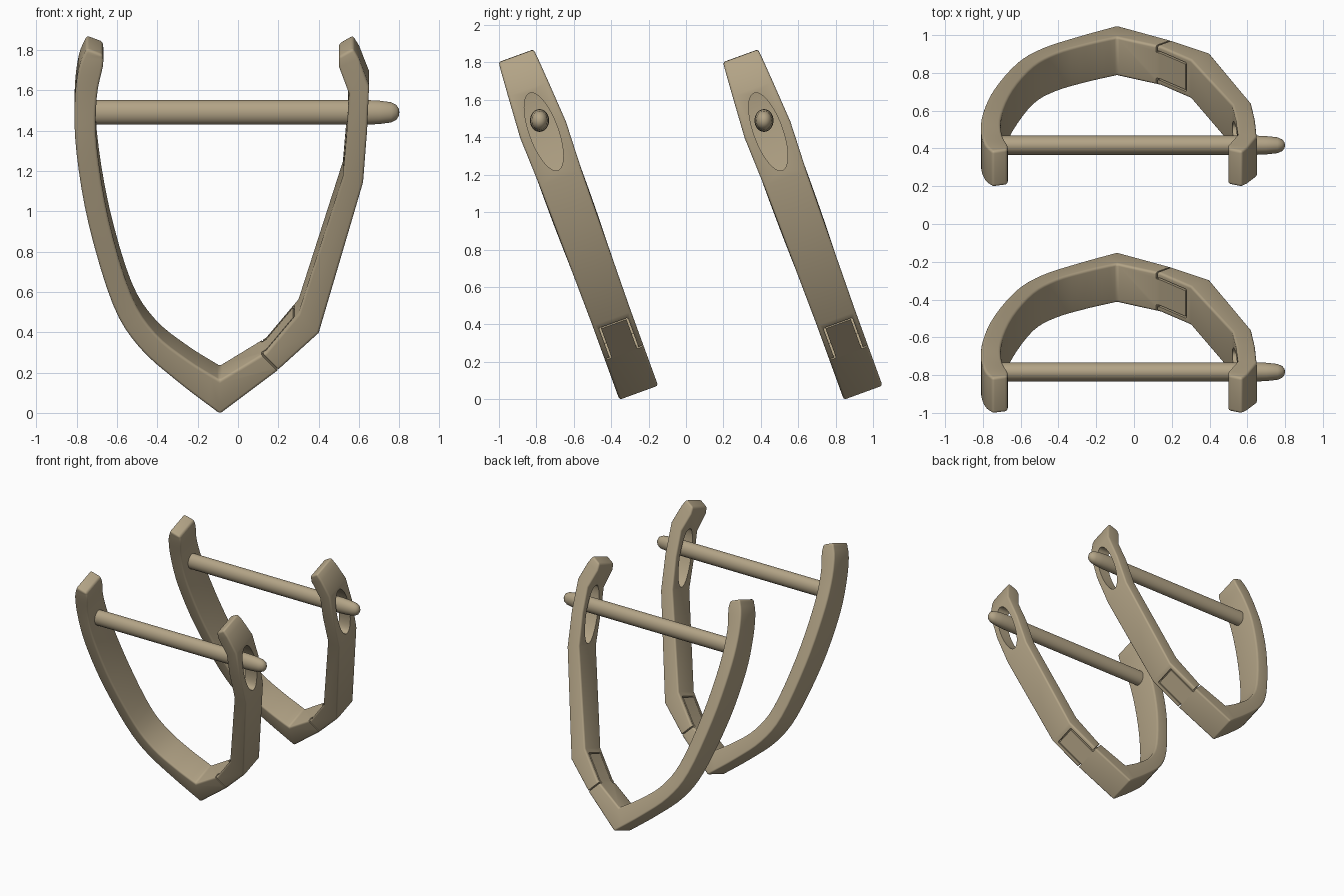
import bpy
import bmesh
from math import radians, cos, sin, pi
from mathutils import Vector, Matrix

default_cube = bpy.data.objects.get("Cube")
if default_cube:
    bpy.data.objects.remove(default_cube, do_unlink=True)

TILT = radians(20)
HINGE_ANGLE = radians(43)
PAIR_SPACING = 1.2

bronze = bpy.data.materials.new("antique bronze")
bronze.use_nodes = True
bronze.diffuse_color = (0.45, 0.37, 0.24, 1)
bronze.node_tree.nodes["Principled BSDF"].inputs["Base Color"].default_value = bronze.diffuse_color


def make_object(name, bm):
    bmesh.ops.recalc_face_normals(bm, faces=bm.faces)
    mesh = bpy.data.meshes.new(name)
    bm.to_mesh(mesh)
    bm.free()
    mesh.materials.append(bronze)
    obj = bpy.data.objects.new(name, mesh)
    bpy.context.collection.objects.link(obj)
    return obj


def smooth_stations(stations, steps):
    """Catmull-Rom interpolation through the given band stations."""
    rows = [Vector(s) for s in stations]
    rows = [rows[0] * 2 - rows[1]] + rows + [rows[-1] * 2 - rows[-2]]
    result = []
    for a, b, c, d in zip(rows, rows[1:], rows[2:], rows[3:]):
        for i in range(steps):
            t = i / steps
            result.append((b * 2 + (c - a) * t + (a * 2 - b * 5 + c * 4 - d) * t ** 2
                           + (b * 3 - a - c * 3 + d) * t ** 3) / 2)
    return result + [rows[-2]]


def loft_band(name, stations):
    """Rectangular sections joined into a band: outer x, z, inner x, z, half width."""
    bm = bmesh.new()
    rings = []
    for ox, oz, ix, iz, half in stations:
        corners = ((ox, -half, oz), (ox, half, oz), (ix, half, iz), (ix, -half, iz))
        rings.append([bm.verts.new((x, y, z / cos(TILT))) for x, y, z in corners])
    for lower, upper in zip(rings, rings[1:]):
        for i in range(4):
            j = (i + 1) % 4
            bm.faces.new((lower[i], lower[j], upper[j], upper[i]))
    bm.faces.new(rings[0])
    bm.faces.new(rings[-1])
    return make_object(name, bm)


def apply_modifiers(obj):
    depsgraph = bpy.context.evaluated_depsgraph_get()
    mesh = bpy.data.meshes.new_from_object(obj.evaluated_get(depsgraph))
    obj.modifiers.clear()
    obj.data = mesh


def shade(obj, angle):
    bpy.ops.object.select_all(action="DESELECT")
    obj.select_set(True)
    bpy.context.view_layer.objects.active = obj
    bpy.ops.object.shade_smooth_by_angle(angle=radians(angle))


def cut(obj, cutter):
    modifier = obj.modifiers.new("cut", "BOOLEAN")
    modifier.object = cutter
    modifier.operation = "DIFFERENCE"
    modifier.solver = "EXACT"
    apply_modifiers(obj)
    bpy.data.objects.remove(cutter, do_unlink=True)


def groove_cutter(along, across, length, width):
    """Thin box placed in the frame of the hinge."""
    bm = bmesh.new()
    bmesh.ops.create_cube(bm, size=1)
    bm.transform(Matrix.Translation((0.17, 0, 0.295))
                 @ Matrix.Rotation(-HINGE_ANGLE, 4, "Y")
                 @ Matrix.Translation((along, across, 0))
                 @ Matrix.Diagonal((length, width, 0.4, 1)))
    cutter = make_object("groove_cutter", bm)
    cutter.hide_render = True
    return cutter


# Curved arm, from its tip down to the point
curved_arm = [
    (-0.75, 1.84, -0.67, 1.81, 0.10),
    (-0.79, 1.74, -0.67, 1.75, 0.105),
    (-0.81, 1.56, -0.70, 1.60, 0.11),
    (-0.80, 1.32, -0.70, 1.36, 0.12),
    (-0.74, 0.97, -0.64, 0.99, 0.12),
    (-0.62, 0.57, -0.53, 0.62, 0.11),
    (-0.49, 0.36, -0.41, 0.43, 0.11),
    (-0.30, 0.19, -0.25, 0.30, 0.11),
    (-0.09, 0.03, -0.09, 0.20, 0.11),
]
# Straight-sided arm, from the hinge up to its tip
hinged_arm = [
    (0.19, 0.24, 0.14, 0.34, 0.11),
    (0.40, 0.43, 0.30, 0.53, 0.11),
    (0.62, 1.18, 0.52, 1.21, 0.12),
    (0.64, 1.44, 0.54, 1.44, 0.13),
    (0.65, 1.66, 0.55, 1.62, 0.115),
    (0.60, 1.79, 0.50, 1.75, 0.105),
    (0.57, 1.84, 0.50, 1.80, 0.10),
]
band = loft_band("hoop_band", smooth_stations(curved_arm, 4) + hinged_arm)
bevel = band.modifiers.new("rounded edges", "BEVEL")
bevel.width = 0.03
bevel.segments = 4
bevel.limit_method = "ANGLE"
bevel.angle_limit = radians(42)
apply_modifiers(band)

# Oval opening for the post
bm = bmesh.new()
bmesh.ops.create_cone(bm, cap_ends=True, segments=48, radius1=1, radius2=1, depth=0.5)
bm.transform(Matrix.Translation((0.6, 0, 1.43 / cos(TILT)))
             @ Matrix.Diagonal((1, 0.077, 0.22, 1)) @ Matrix.Rotation(pi / 2, 4, "Y"))
opening = make_object("opening_cutter", bm)
opening.hide_render = True
cut(band, opening)

# Hinge seams: fork shoulders, tongue sides and tongue end
GAP = 0.01
for side in (-1, 1):
    cut(band, groove_cutter(0, side * 0.125, GAP, 0.1))
    cut(band, groove_cutter(0.12, side * 0.077, 0.24, GAP))
cut(band, groove_cutter(0.24, 0, GAP, 0.154))

band.rotation_euler.x = TILT
shade(band, 35)

# Post with a rounded tip, turned around the x axis
post_profile = [(-0.74, 0), (-0.74, 1), (0.64, 1), (0.70, 0.95),
                (0.76, 0.82), (0.785, 0.6), (0.797, 0.3), (0.80, 0)]
bm = bmesh.new()
points = [bm.verts.new((x, 0, r)) for x, r in post_profile]
edges = [bm.edges.new(pair) for pair in zip(points, points[1:])]
bmesh.ops.spin(bm, geom=points + edges, cent=(0, 0, 0), axis=(1, 0, 0),
               angle=2 * pi, steps=32, use_duplicate=False)
bmesh.ops.remove_doubles(bm, verts=bm.verts, dist=0.0005)
bm.transform(Matrix.Diagonal((1, 0.051, 0.061, 1)))
post = make_object("ear_post", bm)
shade(post, 40)

# Place the first of the pair and copy it for the second
band.location = (0, -0.24, 0)
post.location = (0, -0.783, 1.49)
for part in (band, post):
    twin = part.copy()
    twin.name = "second_" + part.name
    twin.location.y += PAIR_SPACING
    bpy.context.collection.objects.link(twin)
